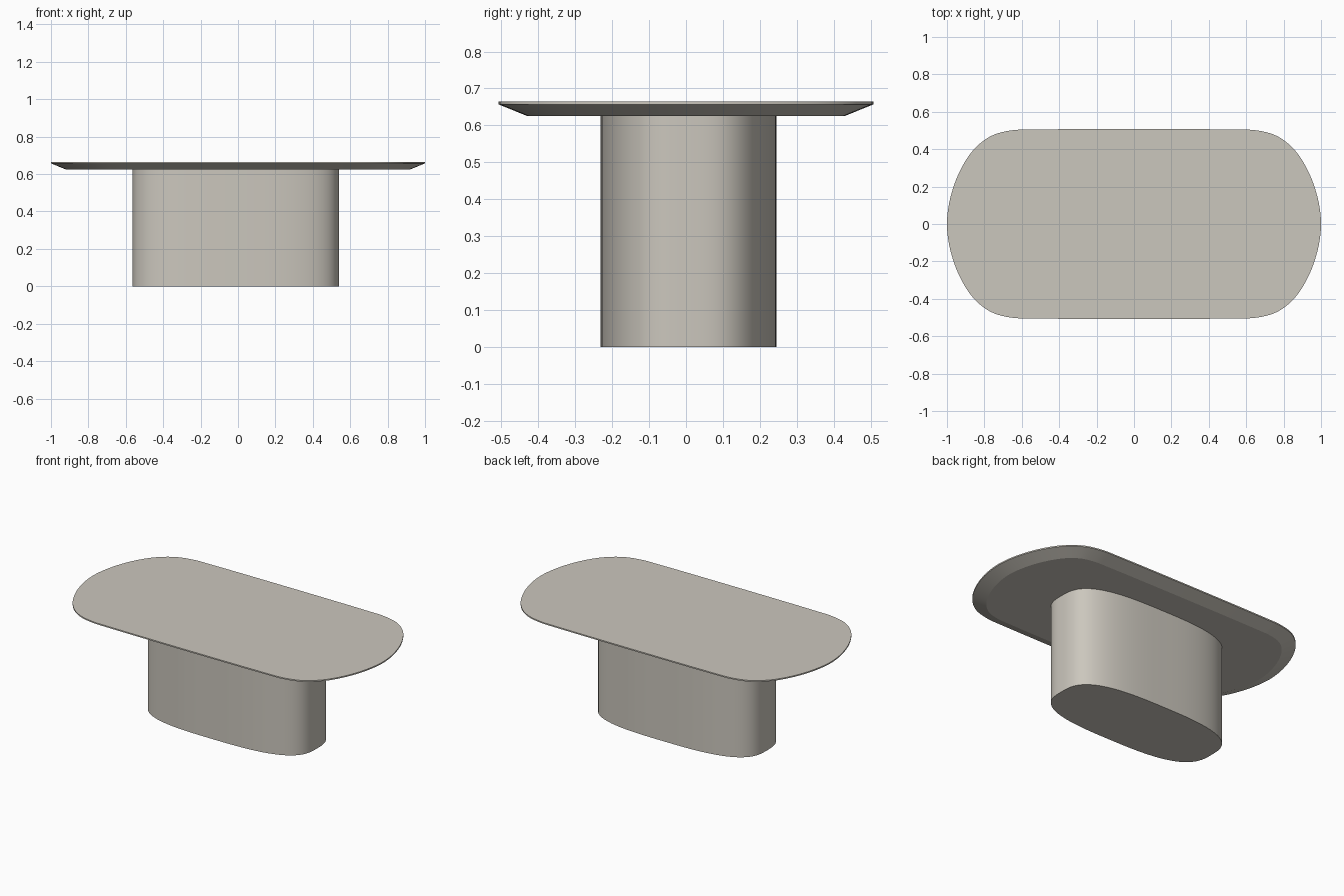
import bpy, bmesh, math

if "Cube" in bpy.data.objects:
    bpy.data.objects.remove(bpy.data.objects["Cube"])

mat = bpy.data.materials.new("warm grey")
mat.diffuse_color = (0.60, 0.57, 0.51, 1)
mat.use_nodes = True
mat.node_tree.nodes["Principled BSDF"].inputs["Base Color"].default_value = mat.diffuse_color


def smooth_loop(pts, steps=6):
    """Closed Catmull-Rom curve through the points (centripetal)."""
    out, n = [], len(pts)
    for i in range(n):
        p = [pts[(i + k - 1) % n] for k in range(4)]
        t = [0.0]
        for a, b in zip(p, p[1:]):
            t.append(t[-1] + math.dist(a, b) ** 0.5)

        def mix(a, b, ta, tb, u):
            return [((tb - u) * x + (u - ta) * y) / (tb - ta) for x, y in zip(a, b)]
        for s in range(steps):
            u = t[1] + (t[2] - t[1]) * s / steps
            a = [mix(p[k], p[k + 1], t[k], t[k + 1], u) for k in range(3)]
            b = [mix(a[k], a[k + 1], t[k], t[k + 2], u) for k in range(2)]
            out.append(mix(b[0], b[1], t[1], t[2], u))
    return out


def loft(name, rings):
    """Skin stacked rings of 3D points and cap both ends."""
    bm = bmesh.new()
    vs = [[bm.verts.new(c) for c in r] for r in rings]
    n = len(vs[0])
    for lo, hi in zip(vs, vs[1:]):
        for i in range(n):
            j = (i + 1) % n
            bm.faces.new((lo[i], lo[j], hi[j], hi[i]))
    bm.faces.new(vs[0][::-1])
    bm.faces.new(vs[-1])
    bmesh.ops.recalc_face_normals(bm, faces=bm.faces)
    me = bpy.data.meshes.new(name)
    bm.to_mesh(me)
    bm.free()
    ob = bpy.data.objects.new(name, me)
    bpy.context.collection.objects.link(ob)
    me.materials.append(mat)
    bpy.context.view_layer.objects.active = ob
    ob.select_set(True)
    bpy.ops.object.shade_smooth_by_angle(angle=math.radians(20))
    ob.select_set(False)


def quad_outline(q):
    """Mirror a quarter outline (end tip first) into a closed loop."""
    left = [(-x, y) for x, y in reversed(q)]
    upper = q + left
    return smooth_loop(upper + [(x, -y) for x, y in reversed(upper[1:-1])])


# Tabletop: rounded outline, thin rim, chamfered underside
top = quad_outline([(1, 0), (0.982, 0.14), (0.93, 0.285), (0.855, 0.4),
                    (0.765, 0.47), (0.66, 0.5), (0.54, 0.505)])
n = len(top)
inset = []
for i in range(n):
    (ax, ay), (bx, by) = top[i - 1], top[(i + 1) % n]
    dx, dy = bx - ax, by - ay
    l = math.hypot(dx, dy)
    inset.append((top[i][0] - dy / l * 0.079, top[i][1] + dx / l * 0.079))
loft("tabletop", [[(x, y, 0.625) for x, y in inset],
                  [(x, y, 0.657) for x, y in top],
                  [(x, y, 0.665) for x, y in top]])

# Pedestal: slightly off-centre rounded column
base = []
for i in range(96):
    a = 2 * math.pi * i / 96
    c, s = math.cos(a), math.sin(a)
    r = (abs(c) ** 3 + abs(s) ** 3) ** (-1 / 3)
    base.append((-0.012 + 0.553 * r * c, 0.007 + 0.238 * r * s))
loft("pedestal", [[(x, y, z) for x, y in base] for z in (0, 0.626)])
